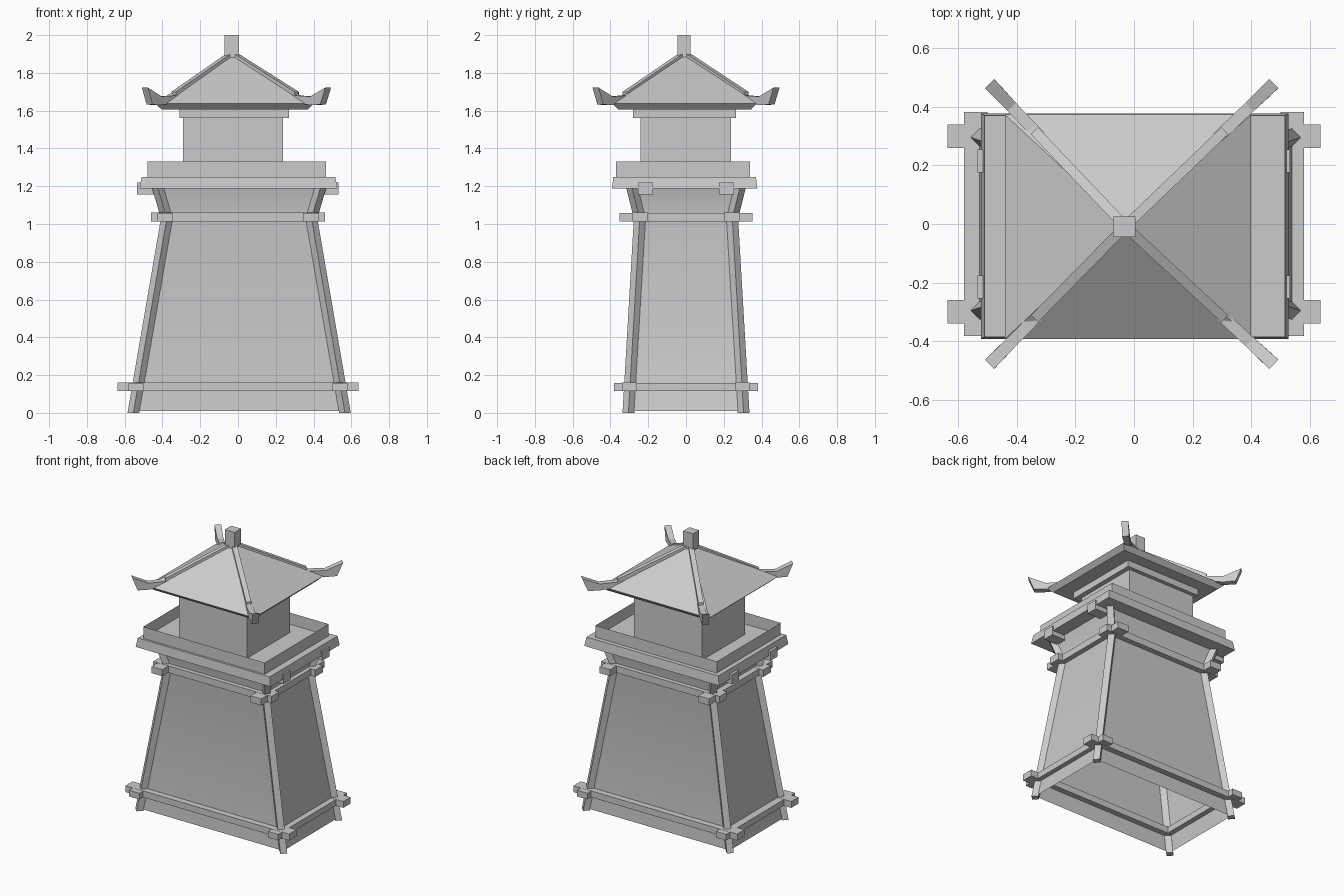
import bpy, bmesh
from mathutils import Vector

if "Cube" in bpy.data.objects:
    bpy.data.objects.remove(bpy.data.objects["Cube"])


def loft(name, rings, caps=True, smooth=False):
    """Skin a stack of matching rings into one mesh object."""
    bm = bmesh.new()
    rows = [[bm.verts.new(p) for p in r] for r in rings]
    n = len(rows[0])
    for a, b in zip(rows, rows[1:]):
        for i in range(n):
            j = (i + 1) % n
            bm.faces.new((a[i], a[j], b[j], b[i]))
    if caps:
        bm.faces.new(rows[0][::-1])
        bm.faces.new(rows[-1])
    bmesh.ops.recalc_face_normals(bm, faces=bm.faces[:])
    me = bpy.data.meshes.new(name)
    bm.to_mesh(me)
    bm.free()
    ob = bpy.data.objects.new(name, me)
    bpy.context.collection.objects.link(ob)
    if smooth:
        bpy.ops.object.select_all(action='DESELECT')
        ob.select_set(True)
        bpy.context.view_layer.objects.active = ob
        bpy.ops.object.shade_smooth_by_angle(angle=0.6)
    return ob


def rect(x0, x1, y0, y1, z):
    return [(x0, y0, z), (x1, y0, z), (x1, y1, z), (x0, y1, z)]


def box(name, x0, x1, y0, y1, z0, z1, caps=True):
    return loft(name, [rect(x0, x1, y0, y1, z0), rect(x0, x1, y0, y1, z1)], caps)


CORNERS = [(-1, -1), (1, -1), (1, 1), (-1, 1)]

# tapered hollow body, flaring under the platform
BODY = [(0.56, 0.305, 0.01), (0.383, 0.245, 1.03), (0.43, 0.285, 1.19)]
loft("body_walls", [rect(-x + .006, x + .006, -y, y, z) for x, y, z in BODY],
     caps=False, smooth=True)

# diamond-section corner posts following the body
for sx, sy in CORNERS:
    rings = []
    for x, y, z in [(0.56, 0.305, 0.0)] + BODY[1:]:
        cx, cy, r = sx * x + .006, sy * y, 0.031
        rings.append([(cx + r, cy, z), (cx, cy + r, z), (cx - r, cy, z), (cx, cy - r, z)])
    loft("corner_post", rings)


# crossed log frames: lengths, log positions, half width, heights
def log_frame(name, lx, ly, px, py, h, z0, z1):
    for s in (-1, 1):
        box(name + "_log_x", -lx, lx, s * py - h, s * py + h, z0, z1)
        box(name + "_log_y", s * px - h, s * px + h, -ly, ly, z0 + .001, z1 - .001)


log_frame("lower_frame", 0.637, 0.382, 0.54, 0.30, 0.04, 0.115, 0.16)
log_frame("upper_frame", 0.461, 0.352, 0.385, 0.242, 0.042, 1.012, 1.06)

# joists under the platform
for s in (-1, 1):
    box("platform_joist", -0.535, 0.533, s * .215 - .04, s * .215 + .04, 1.155, 1.22)

# platform with parapet
loft("platform", [rect(-.522, .527, -.392, .378, 1.187), rect(-.51, .515, -.385, .37, 1.25)])
box("parapet", -.478, .467, -.37, .34, 1.25, 1.332, caps=False)

# watch room and its cornice
box("watch_room", -.29, .237, -.24, .237, 1.25, 1.57)
box("cornice", -.31, .27, -.28, .264, 1.562, 1.607)

# pyramid roof with bevelled eave
APEX = Vector((-0.03, -0.008, 1.905))
t = 0.002
loft("roof", [rect(-.405, .37, -.36, .345, 1.607), rect(-.44, .40, -.392, .373, 1.638),
              rect(APEX.x - t, APEX.x + t, APEX.y - t, APEX.y + t, APEX.z)])

# hip ridges and upturned horns: (fraction to tip, bottom z, top z)
RIDGE = [(0.0, 1.86, 1.915), (0.68, 1.66, 1.70)]
HORN = [(0.60, 1.655, 1.69), (0.70, 1.64, 1.68), (0.85, 1.63, 1.675)]
for sx, sy in CORNERS:
    tip = Vector((sx * .478 - .008, sy * .472, 0))
    d = tip - Vector((APEX.x, APEX.y, 0))
    side = Vector((-d.y, d.x, 0)).normalized()

    def section(fb, zb, ft, zt, w):
        b = APEX + d * fb
        u = APEX + d * ft
        b.z, u.z = zb, zt
        return [b - side * w, b + side * w, u + side * w, u - side * w]

    loft("hip_ridge", [section(f, a, f, b, .017) for f, a, b in RIDGE])
    loft("eave_horn", [section(f, a, f, b, .02) for f, a, b in HORN]
         + [section(0.96, 1.632, 1.015, 1.722, .022)])

# roof finial
box("finial", -.071, .005, -.045, .025, 1.87, 2.0)
